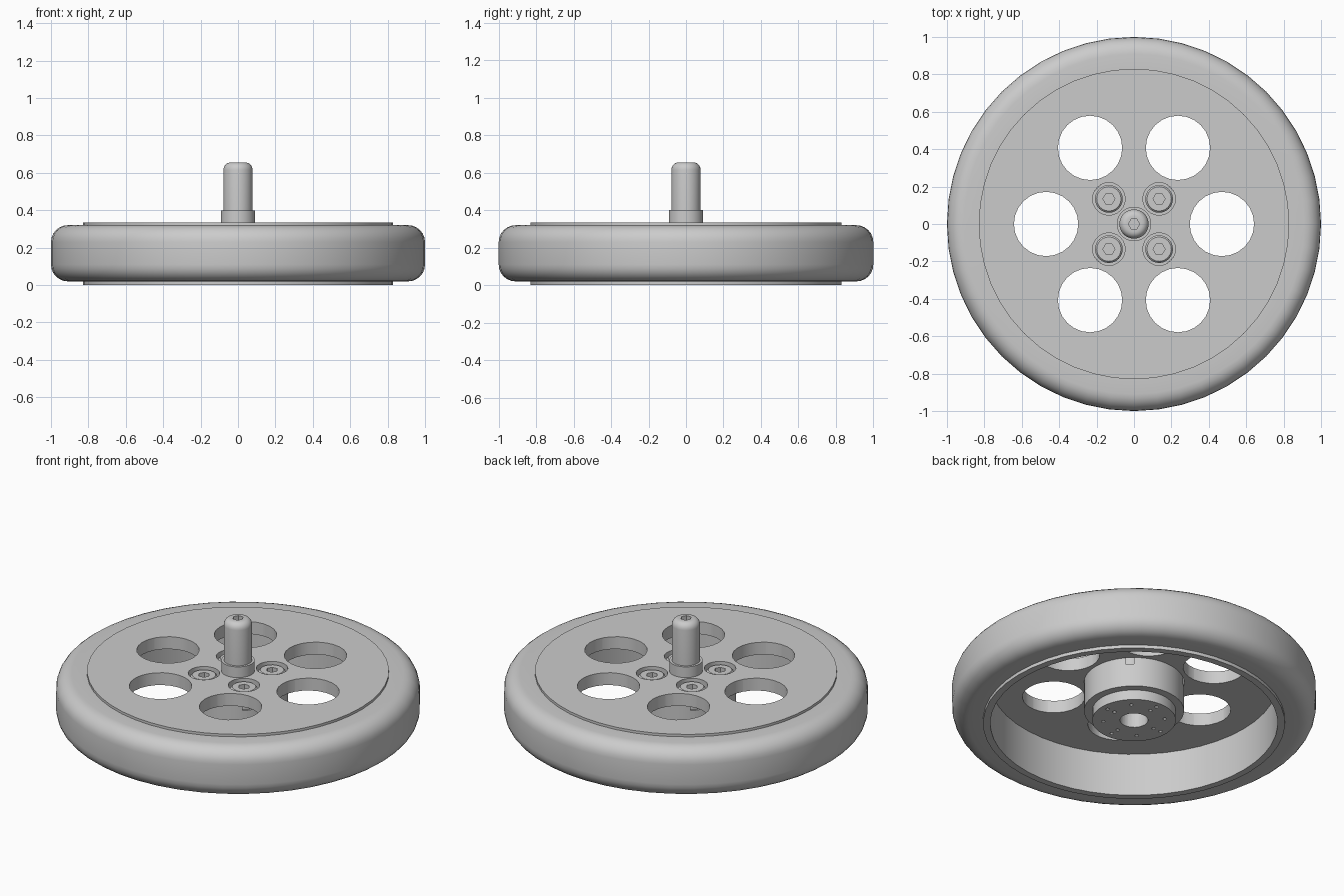
import bpy, bmesh, math
from mathutils import Matrix

cube = bpy.data.objects.get("Cube")
if cube:
    bpy.data.objects.remove(cube, do_unlink=True)

grey = bpy.data.materials.new("neutral grey")
grey.use_nodes = True
color = (0.6, 0.6, 0.6, 1)
grey.diffuse_color = color
grey.node_tree.nodes["Principled BSDF"].inputs["Base Color"].default_value = color


def lathe(name, profile, sides, at=(0, 0, 0), closed=False):
    """Spin an (r, z) profile round the vertical axis."""
    bm = bmesh.new()
    vs = [bm.verts.new((r, 0, z)) for r, z in profile]
    edges = [bm.edges.new(p) for p in zip(vs, vs[1:])]
    if closed:
        edges.append(bm.edges.new((vs[-1], vs[0])))
    bmesh.ops.spin(bm, geom=vs + edges, cent=(0, 0, 0), axis=(0, 0, 1),
                   angle=math.tau, steps=sides, use_duplicate=False)
    bmesh.ops.remove_doubles(bm, verts=bm.verts, dist=1e-5)
    bmesh.ops.recalc_face_normals(bm, faces=bm.faces)
    bmesh.ops.transform(bm, matrix=Matrix.Translation(at), verts=bm.verts)
    mesh = bpy.data.meshes.new(name)
    bm.to_mesh(mesh)
    bm.free()
    mesh.materials.append(grey)
    ob = bpy.data.objects.new(name, mesh)
    bpy.context.collection.objects.link(ob)
    return ob


def rod(r, z0, z1, sides, at=(0, 0)):
    """Plain cylinder used as a cutter."""
    return lathe("cutter", [(0, z0), (r, z0), (r, z1), (0, z1)], sides, (*at, 0))


def cut(ob, cutters):
    for c in cutters:
        mod = ob.modifiers.new("cut", "BOOLEAN")
        mod.operation, mod.solver, mod.object = "DIFFERENCE", "EXACT", c
    deps = bpy.context.evaluated_depsgraph_get()
    mesh = bpy.data.meshes.new_from_object(ob.evaluated_get(deps))
    ob.modifiers.clear()
    ob.data = mesh
    for c in cutters:
        bpy.data.objects.remove(c, do_unlink=True)


def smooth(ob):
    bpy.ops.object.select_all(action="DESELECT")
    ob.select_set(True)
    bpy.context.view_layer.objects.active = ob
    bpy.ops.object.shade_smooth_by_angle(angle=math.radians(30))


def ring(radius, count, start=0.0):
    return [(radius * math.cos(start + math.tau * i / count),
             radius * math.sin(start + math.tau * i / count)) for i in range(count)]


parts = []
diag = math.pi / 4
bore = 0.077

# Tyre with rounded shoulders
z_low, z_high, fillet = 0.02, 0.32, 0.09
arc = [math.pi / 2 * i / 6 for i in range(7)]
tyre = [(0.825, z_low)]
tyre += [(1 - fillet + fillet * math.sin(a), z_low + fillet - fillet * math.cos(a)) for a in arc]
tyre += [(1 - fillet + fillet * math.cos(a), z_high - fillet + fillet * math.sin(a)) for a in arc]
tyre += [(0.825, z_high)]
parts.append(lathe("tyre", tyre, 48, closed=True))

# Wheel: web plate, rim wall and central boss
wheel = lathe("wheel_body", [(0, 0.335), (0.83, 0.335), (0.83, 0), (0.79, 0), (0.79, 0.26),
                             (0.275, 0.26), (0.275, 0.08), (0, 0.08)], 48)
cut(wheel, [rod(0.172, 0.2, 0.4, 24, p) for p in ring(0.47, 6)]
    + [rod(0.087, 0.22, 0.4, 24, p) for p in ring(0.19, 4, diag)]
    + [rod(bore, 0.05, 0.25, 24)])
parts.append(wheel)

# Mounting hub under the boss, with bore and small bolt holes
hub = lathe("mounting_hub", [(0, 0.02), (0.23, 0.02), (0.23, 0.085), (0, 0.085)], 40)
spots = ring(0.17, 4, diag) + ring(0.14, 4) + ring(0.19, 4)
cut(hub, [rod(0.011, 0, 0.07, 10, p) for p in spots] + [rod(bore, 0, 0.2, 24)])
parts.append(hub)

# Four sunk socket screws
for i, p in enumerate(ring(0.19, 4, diag)):
    screw = lathe(f"screw_{i + 1}", [(0, 0.2), (0.074, 0.2), (0.074, 0.315),
                                     (0.065, 0.325), (0, 0.325)], 24, (*p, 0))
    cut(screw, [rod(0.032, 0.28, 0.4, 6, p)])
    parts.append(screw)

# Shaft collar and round-nosed shaft with a socket in its tip
parts.append(lathe("shaft_collar", [(0, 0.33), (0.092, 0.33), (0.092, 0.4), (0, 0.4)], 28))
nose = [(0.042 + 0.036 * math.cos(a), 0.615 + 0.04 * math.sin(a)) for a in arc]
shaft = lathe("shaft", [(0, 0.39), (0.078, 0.39)] + nose + [(0, 0.655)], 28)
cut(shaft, [rod(0.03, 0.6, 0.7, 6)])
parts.append(shaft)

for part in parts:
    smooth(part)
